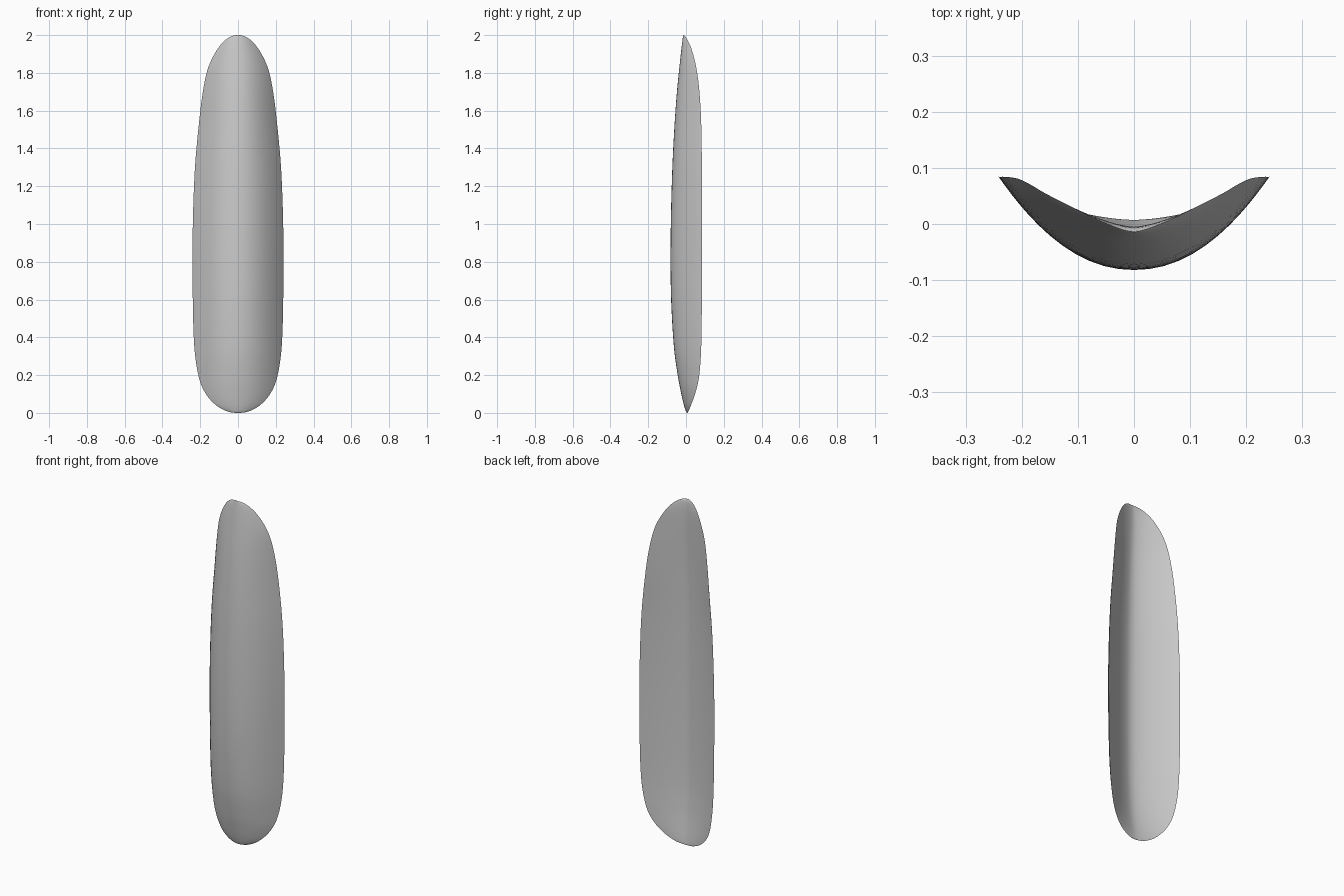
import bpy, bmesh, math
from mathutils import Vector

cube = bpy.data.objects.get("Cube")
if cube:
    bpy.data.objects.remove(cube)

STEPS = 5        # rows between outline stations
COLS = 28        # columns across each face

# Stations from foot to tip: half width, height, front depth, hollow depth, rim depth
stations = [Vector(s) for s in (
    (0, 0, .005, .007, .006), (.06, .009, -.001, .007, .013),
    (.122, .045, -.012, .003, .028), (.176, .11, -.027, -.006, .051),
    (.21, .2, -.044, -.016, .07), (.232, .36, -.065, -.026, .081),
    (.24, .64, -.08, -.031, .084), (.24, .96, -.081, -.031, .084),
    (.229, 1.28, -.073, -.027, .084), (.208, 1.52, -.061, -.021, .081),
    (.186, 1.7, -.048, -.014, .071), (.157, 1.83, -.035, -.008, .054),
    (.106, 1.93, -.024, -.005, .028), (.052, 1.985, -.017, -.007, .002),
    (0, 2, -.014, -.012, -.013))]


def mirrored(s):
    return Vector((-s[0], *s[1:]))


def smooth_rows(points):
    """Spline through the stations, rounded over at both poles."""
    pts = [mirrored(points[1]), *points, mirrored(points[-2])]
    rows = []
    for a, b, c, d in zip(pts, pts[1:], pts[2:], pts[3:]):
        for i in range(STEPS):
            t = i / STEPS
            rows.append(b + (c - a) * (t / 2)
                        + (a * 2 - b * 5 + c * 4 - d) * (t * t / 2)
                        + (b * 3 - a - c * 3 + d) * (t ** 3 / 2))
    return rows + [points[-1]]


def section(row, is_front):
    """One horizontal curve across the front or the back."""
    w, z, front, back, rim = row
    centre, power = (front, 2.1) if is_front else (back, 1.5)
    curve = []
    for i in range(COLS + 1):
        t = -math.cos(math.pi * i / COLS)
        curve.append((w * t, centre + (rim - centre) * abs(t) ** power, z))
    return curve


# Curved shell: convex front and hollow back meeting at a sharp rim
bm = bmesh.new()
rows = smooth_rows(stations)
for is_front in (True, False):
    grid = [[bm.verts.new(p) for p in section(r, is_front)] for r in rows]
    for low, high in zip(grid, grid[1:]):
        for i in range(COLS):
            bm.faces.new((low[i], low[i + 1], high[i + 1], high[i]))
bmesh.ops.remove_doubles(bm, verts=bm.verts, dist=0.0002)
# Close the pinched poles
bmesh.ops.holes_fill(bm, edges=[e for e in bm.edges if e.is_boundary], sides=0)
bmesh.ops.recalc_face_normals(bm, faces=bm.faces)

mesh = bpy.data.meshes.new("curved_shell")
bm.to_mesh(mesh)
bm.free()
shell = bpy.data.objects.new("curved_shell", mesh)
bpy.context.collection.objects.link(shell)

# Plain grey material
grey = bpy.data.materials.new("light_grey")
grey.use_nodes = True
colour = (0.6, 0.6, 0.6, 1)
grey.diffuse_color = colour
grey.node_tree.nodes["Principled BSDF"].inputs["Base Color"].default_value = colour
mesh.materials.append(grey)

bpy.ops.object.select_all(action='DESELECT')
shell.select_set(True)
bpy.context.view_layer.objects.active = shell
bpy.ops.object.shade_smooth_by_angle(angle=math.radians(45))
